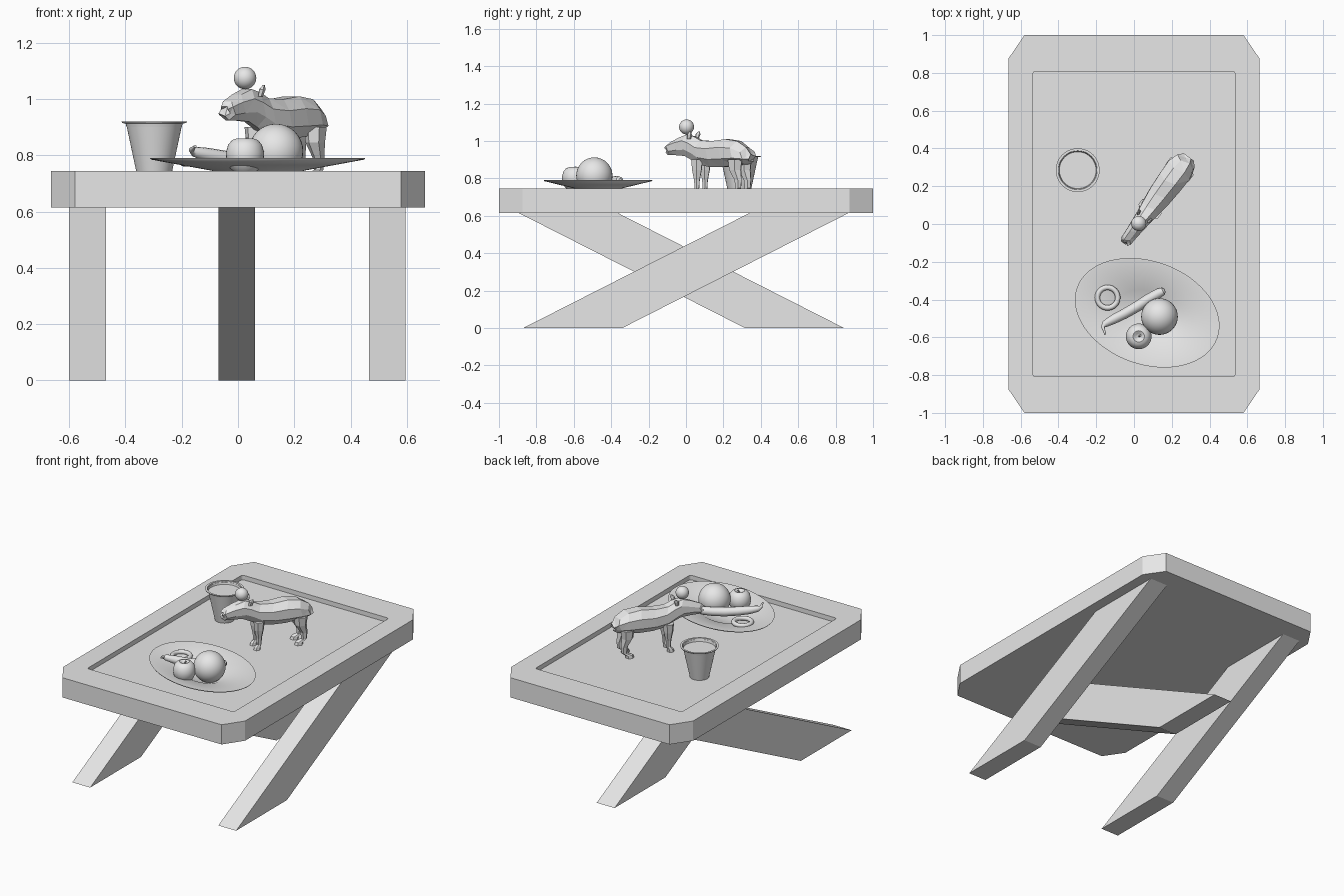
import bpy, bmesh, math
from mathutils import Vector

old = bpy.data.objects.get("Cube")
if old:
    bpy.data.objects.remove(old, do_unlink=True)

GREY = (0.8, 0.8, 0.8, 1)
mat = bpy.data.materials.new("plain grey")
mat.use_nodes = True
mat.diffuse_color = GREY
mat.node_tree.nodes["Principled BSDF"].inputs["Base Color"].default_value = GREY


def finish(name, bm, smooth=False, loc=(0, 0, 0), turn=0, scale=(1, 1, 1)):
    """Turn a bmesh into a placed object."""
    bmesh.ops.remove_doubles(bm, verts=bm.verts, dist=1e-5)
    bmesh.ops.recalc_face_normals(bm, faces=bm.faces)
    me = bpy.data.meshes.new(name)
    bm.to_mesh(me)
    bm.free()
    me.materials.append(mat)
    ob = bpy.data.objects.new(name, me)
    bpy.context.collection.objects.link(ob)
    ob.location, ob.scale = loc, scale
    ob.rotation_euler.z = turn
    if smooth:
        bpy.ops.object.select_all(action='DESELECT')
        bpy.context.view_layer.objects.active = ob
        ob.select_set(True)
        bpy.ops.object.shade_smooth_by_angle(angle=math.radians(35))
    return ob


def loft(bm, rings, caps=True):
    """Skin a list of equal-sized point rings."""
    rows = [[bm.verts.new(p) for p in ring] for ring in rings]
    n = len(rows[0])
    for a, b in zip(rows, rows[1:]):
        for i in range(n):
            j = (i + 1) % n
            bm.faces.new((a[i], a[j], b[j], b[i]))
    if caps:
        bm.faces.new(rows[0])
        bm.faces.new(rows[-1])


def prism(bm, points, offset):
    loft(bm, [points, [Vector(p) + Vector(offset) for p in points]])


def circle(n, phase=0.0):
    return [(math.cos(2 * math.pi * (i + phase) / n),
             math.sin(2 * math.pi * (i + phase) / n)) for i in range(n)]


def lathe(name, profile, segs=40, **place):
    bm = bmesh.new()
    loft(bm, [[(c * r, s * r, z) for c, s in circle(segs)]
              for r, z in profile], caps=False)
    return finish(name, bm, True, **place)


def tube(bm, path, n=12):
    """Round tube along points given as (x, y, z, radius)."""
    pts = [Vector(p[:3]) for p in path]
    rings = []
    for i, p in enumerate(pts):
        d = (pts[min(i + 1, len(pts) - 1)] - pts[max(i - 1, 0)]).normalized()
        side = d.cross(Vector((0, 0, 1))).normalized()
        up = side.cross(d)
        rings.append([p + (side * c + up * s) * path[i][3] for c, s in circle(n)])
    loft(bm, rings)


def ball(name, radius, loc):
    bm = bmesh.new()
    bmesh.ops.create_uvsphere(bm, u_segments=32, v_segments=16, radius=radius)
    return finish(name, bm, True, loc)


# Table top: slab with clipped corners and a sunken centre
TOP, UNDER, FLOOR = 0.745, 0.615, 0.715
W, L = 0.665, 1.0
CX, CY = 0.085, 0.125
bm = bmesh.new()
prism(bm, [(W, CY - L, UNDER), (W, L - CY, UNDER), (W - CX, L, UNDER), (CX - W, L, UNDER),
           (-W, L - CY, UNDER), (-W, CY - L, UNDER), (CX - W, -L, UNDER), (W - CX, -L, UNDER)],
      (0, 0, TOP - UNDER))
table_top = finish("table_top", bm)

bm = bmesh.new()
outline = []
for k, (sx, sy) in enumerate([(1, 1), (-1, 1), (-1, -1), (1, -1)]):
    for i in range(5):
        a = math.pi / 2 * (k + i / 4)
        outline.append((sx * 0.52 + 0.015 * math.cos(a), sy * 0.793 + 0.015 * math.sin(a), FLOOR))
prism(bm, outline, (0, 0, 0.2))
cutter = finish("recess_cutter", bm)
cutter.hide_render = True
cut = table_top.modifiers.new("recess", 'BOOLEAN')
cut.operation, cut.solver, cut.object = 'DIFFERENCE', 'EXACT', cutter
bpy.context.view_layer.objects.active = table_top
bpy.ops.object.modifier_apply(modifier=cut.name)
bpy.data.objects.remove(cutter, do_unlink=True)

# Slanting legs: an outer pair and one crossing the other way
for name, x, lean, shift in [("left_leg", 0.465, 1, 0), ("right_leg", -0.6, 1, 0),
                             ("middle_leg", -0.07, -1, -0.025)]:
    bm = bmesh.new()
    prism(bm, [(x, lean * y + shift, z) for y, z in
               [(-0.87, 0), (-0.34, 0), (0.87, UNDER), (0.34, UNDER)]], (0.13, 0, 0))
    finish(name, bm)

# Oval plate
lathe("oval_plate", [(0, 0.716), (0.3, 0.718), (0.42, 0.745), (0.72, 0.766), (0.99, 0.785),
                     (1, 0.79), (0.97, 0.79), (0.7, 0.771), (0.42, 0.75), (0.28, 0.728),
                     (0, 0.722)],
      64, loc=(0.07, -0.47, 0), turn=math.radians(-20), scale=(0.395, 0.273, 1))

# Fruit and ring on the plate
ball("orange_fruit", 0.097, (0.135, -0.49, 0.815))
lathe("apple", [(0, 0.738), (0.03, 0.736), (0.052, 0.752), (0.066, 0.782), (0.068, 0.81),
                (0.06, 0.838), (0.045, 0.855), (0.03, 0.86), (0.016, 0.852), (0, 0.838)],
      32, loc=(0.025, -0.595, 0))
bm = bmesh.new()
tube(bm, [(0.025, -0.595, 0.835, 0.004), (0.028, -0.594, 0.85, 0.004),
          (0.034, -0.59, 0.862, 0.005)], 8)
finish("apple_stem", bm, True)
lathe("ring_cake", [(0.054 + 0.014 * c, 0.775 + 0.014 * s)
                    for c, s in circle(12) + [(1, 0)]], 32, loc=(-0.14, -0.39, 0))
bm = bmesh.new()
tube(bm, [(-0.152, -0.585, 0.832, 0.005), (-0.158, -0.565, 0.827, 0.006),
          (-0.165, -0.545, 0.82, 0.01), (-0.155, -0.53, 0.813, 0.018),
          (-0.11, -0.505, 0.802, 0.025), (-0.05, -0.475, 0.79, 0.027),
          (0.02, -0.435, 0.782, 0.028), (0.08, -0.395, 0.783, 0.027),
          (0.13, -0.367, 0.787, 0.026), (0.155, -0.355, 0.79, 0.02),
          (0.163, -0.351, 0.791, 0.009)])
finish("banana", bm, True)

# Cup with a lip and its drink
lathe("cup", [(0, 0.716), (0.058, 0.716), (0.1, 0.913), (0.114, 0.915), (0.116, 0.92),
              (0.103, 0.92), (0.098, 0.9), (0, 0.9)], 48, loc=(-0.298, 0.285, 0))

# Faceted animal: rings along its length, local +x is forward
body = [  # forward, bottom, top, half width
    (0.297, 0.938, 0.975, 0.022), (0.28, 0.922, 0.995, 0.034), (0.225, 0.92, 1.02, 0.038),
    (0.165, 0.915, 1.04, 0.045), (0.12, 0.895, 1.03, 0.05), (0.07, 0.868, 1.008, 0.058),
    (-0.01, 0.855, 1.005, 0.07), (-0.1, 0.855, 1.016, 0.077), (-0.18, 0.865, 1.005, 0.08),
    (-0.235, 0.875, 0.97, 0.062), (-0.26, 0.89, 0.93, 0.035)]
bm = bmesh.new()
loft(bm, [[(u + 0.008 * (-1) ** i, c * w, (lo + hi) / 2 + s * (hi - lo) / 2)
           for i, (c, s) in enumerate(circle(8, 0.5))] for u, lo, hi, w in body])
for side in (1, -1):
    # Fore and hind legs: foot, ankle, knee, thigh
    for u, v, bulk, bend in [(0.075, 0.036, 1, 0.0), (-0.185, 0.042, 1.25, -0.02)]:
        steps = [(0.014, 0.715, 0.02), (0.01, 0.733, 0.018), (bend, 0.748, 0.013),
                 (bend, 0.79, 0.016), (0, 0.845, 0.027), (0, 0.9, 0.032)]
        loft(bm, [[(u + du + c * r * bulk * 1.1, side * v + s * r * bulk, z)
                   for c, s in circle(6)] for du, z, r in steps])
    # Ears
    loft(bm, [[(0.13 + du + c * r, side * (0.034 + dv) + s * r * 0.6, z) for c, s in circle(5)]
              for du, dv, z, r in [(0, 0, 1.01, 0.012), (-0.006, 0.004, 1.035, 0.016),
                                   (-0.012, 0.006, 1.05, 0.005)]])
bmesh.ops.triangulate(bm, faces=bm.faces)
finish("animal", bm, loc=(0.13, 0.14, 0), turn=math.atan2(-0.8, -0.6))

# Small ball balanced on its head
ball("head_ball", 0.04, (0.025, 0.003, 1.075))
